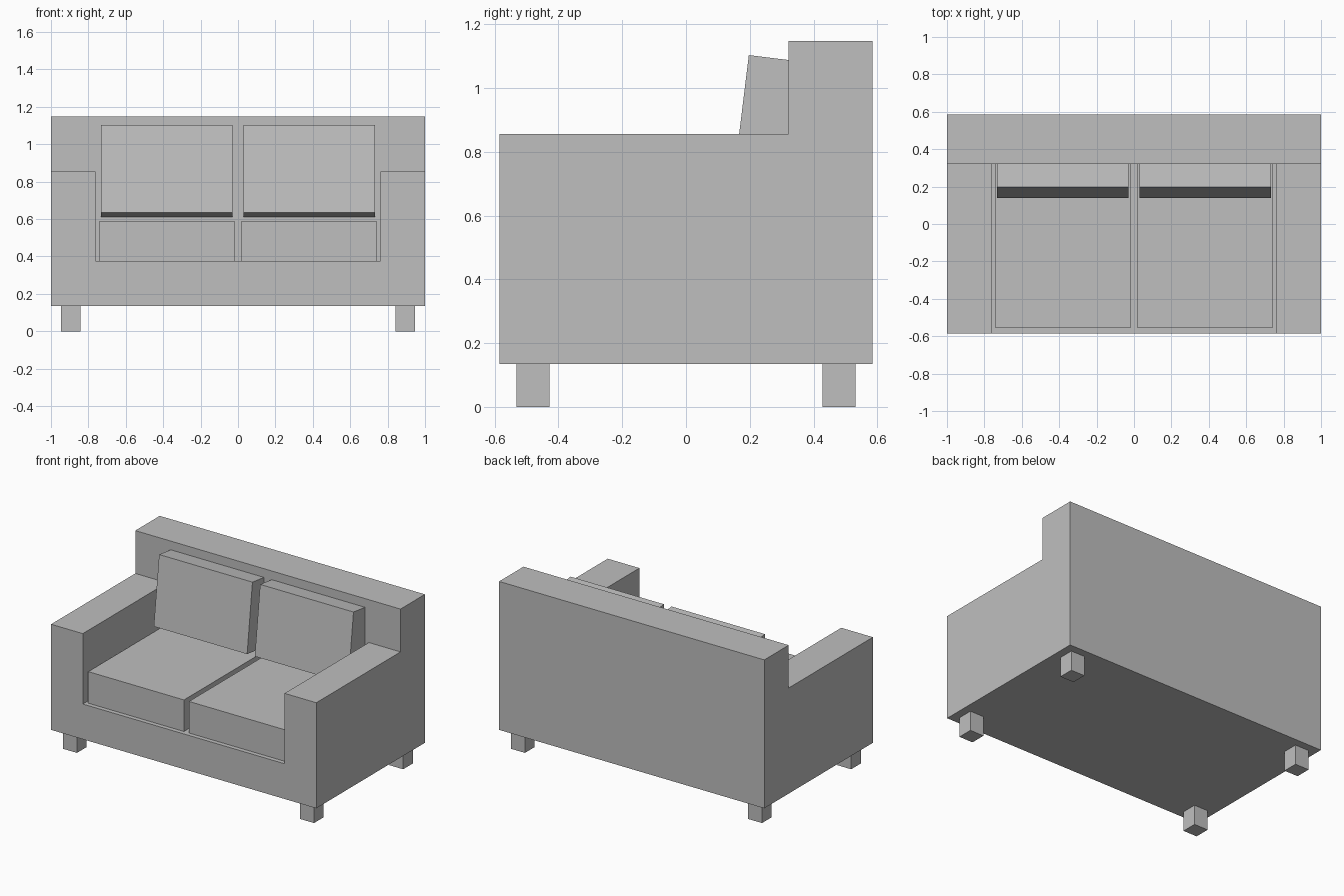
import bpy
from math import radians
from mathutils import Matrix, Vector

default = bpy.data.objects.get("Cube")
if default:
    bpy.data.objects.remove(default, do_unlink=True)

fabric = bpy.data.materials.new("light_grey")
fabric.use_nodes = True
GREY = (0.52, 0.52, 0.52, 1)
fabric.diffuse_color = GREY
fabric.node_tree.nodes["Principled BSDF"].inputs["Base Color"].default_value = GREY


def box(name, low, high):
    """Flat-shaded box between two corners, origin at its centre."""
    low, high = Vector(low), Vector(high)
    bpy.ops.mesh.primitive_cube_add(size=1, location=(low + high) / 2)
    obj = bpy.context.object
    obj.name = obj.data.name = name
    obj.data.transform(Matrix.Diagonal((*(high - low), 1)))
    obj.data.materials.append(fabric)
    return obj


def cut(target, name, low, high):
    """Remove a box-shaped volume from the target."""
    cutter = box(name, low, high)
    cutter.hide_render = True
    mod = target.modifiers.new(name, "BOOLEAN")
    mod.operation = "DIFFERENCE"
    mod.solver = "EXACT"
    mod.object = cutter
    bpy.context.view_layer.objects.active = target
    bpy.ops.object.modifier_apply(modifier=mod.name)
    bpy.data.objects.remove(cutter, do_unlink=True)


DEPTH = 0.585      # half of the overall depth
BACK = 0.322       # front plane of the backrest
LEG = 0.135        # leg height
SEAT = 0.375       # top of the base
ARM = 0.855        # top of the arms

# Frame: one solid with the arm step and the seat well removed
frame = box("sofa_frame", (-1, -DEPTH, LEG), (1, DEPTH, 1.147))
cut(frame, "arm_step_cutter", (-1.5, -1, ARM), (1.5, BACK, 1.5))
cut(frame, "seat_well_cutter", (-0.761, -1, SEAT), (0.761, BACK, 1.4))

for side, s in (("left", 1), ("right", -1)):
    # Seat cushion
    xs = sorted((s * 0.019, s * 0.741))
    box(side + "_seat_cushion", (xs[0], -0.555, SEAT), (xs[1], BACK, 0.59))

    # Back cushion, leaning into the backrest about its top front edge
    xs = sorted((s * 0.029, s * 0.733))
    cushion = box(side + "_back_cushion", (xs[0], 0, -0.472), (xs[1], 0.2, 0))
    lean = Matrix.Translation((0, 0.197, 1.103)) @ Matrix.Rotation(radians(-7), 4, "X")
    cushion.matrix_world = lean @ Matrix.Translation(cushion.location)

    # Legs
    xs = sorted((s * 0.842, s * 0.946))
    for end, y in (("front", -0.48), ("back", 0.48)):
        box(f"{end}_{side}_leg", (xs[0], y - 0.052, 0), (xs[1], y + 0.052, LEG))
